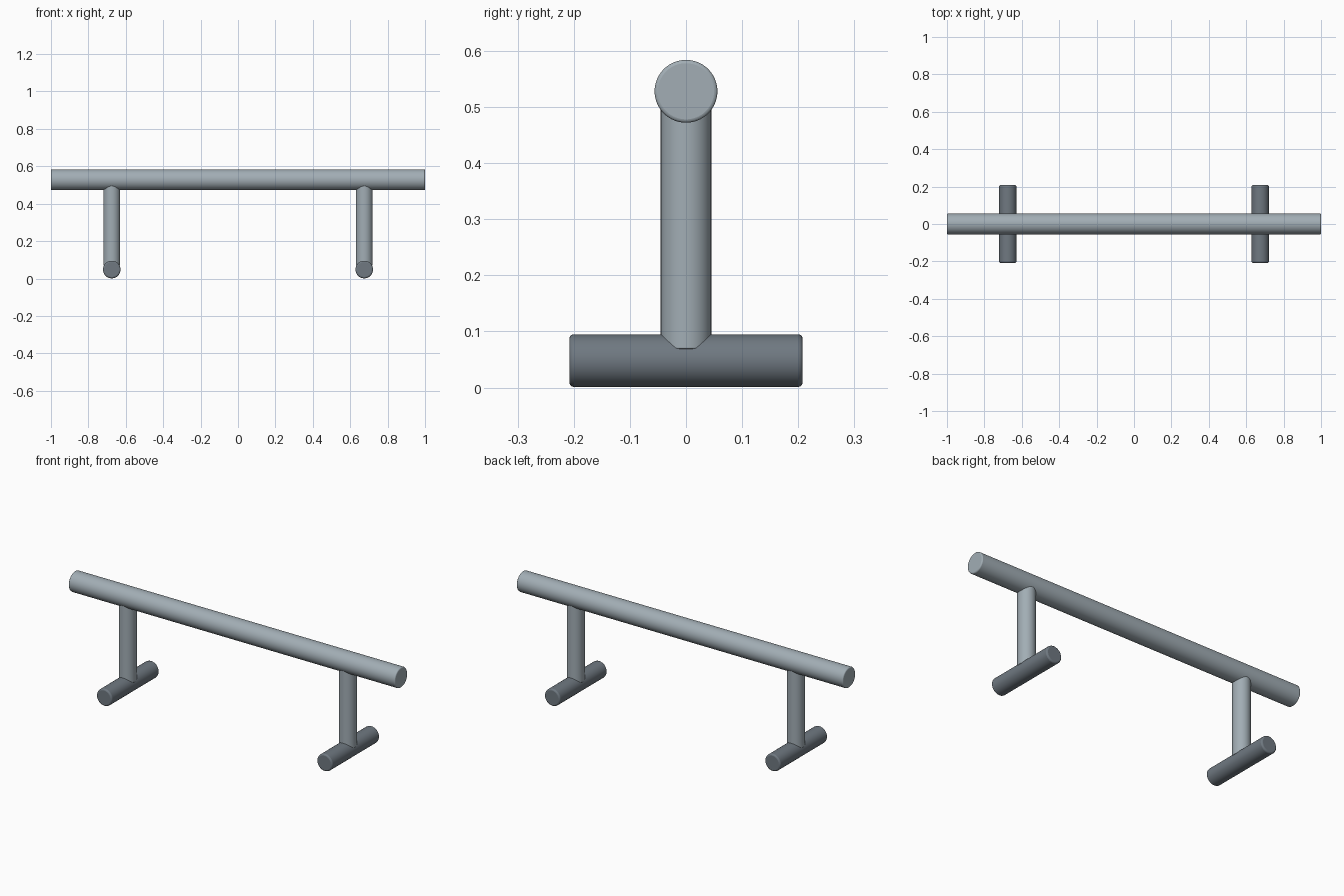
import bpy
import math

if "Cube" in bpy.data.objects:
    bpy.data.objects.remove(bpy.data.objects["Cube"])


def material(name, colour):
    mat = bpy.data.materials.new(name)
    mat.diffuse_color = (*colour, 1)
    mat.use_nodes = True
    mat.node_tree.nodes["Principled BSDF"].inputs["Base Color"].default_value = mat.diffuse_color
    return mat


light_steel = material("light_steel", (0.36, 0.42, 0.46))
dark_steel = material("dark_steel", (0.16, 0.19, 0.22))


def tube(name, radius, length, centre, rotation, mat, bevel):
    """Round bar with softened end edges."""
    bpy.ops.mesh.primitive_cylinder_add(vertices=64, radius=radius, depth=length,
                                        location=centre, rotation=rotation)
    obj = bpy.context.object
    obj.name = name
    obj.data.materials.append(mat)
    bpy.ops.object.transform_apply(location=False, rotation=True, scale=True)
    bpy.ops.object.shade_smooth_by_angle(angle=math.radians(35))
    mod = obj.modifiers.new("soft_ends", 'BEVEL')
    mod.width = bevel
    mod.segments = 3
    mod.limit_method = 'ANGLE'
    mod.angle_limit = math.radians(40)
    return obj


quarter = math.pi / 2

# long top rail
tube("rail", 0.056, 2.0, (0, 0, 0.528), (0, quarter, 0), light_steel, 0.006)

# a post and a crosswise foot on each side
for side, x in (("left", -0.675), ("right", 0.675)):
    bottom, top = 0.069, 0.51
    tube(side + "_post", 0.045, top - bottom, (x, 0, (bottom + top) / 2),
         (0, 0, 0), light_steel, 0.002)
    tube(side + "_foot", 0.047, 0.416, (x, 0, 0.048), (quarter, 0, 0), dark_steel, 0.008)
